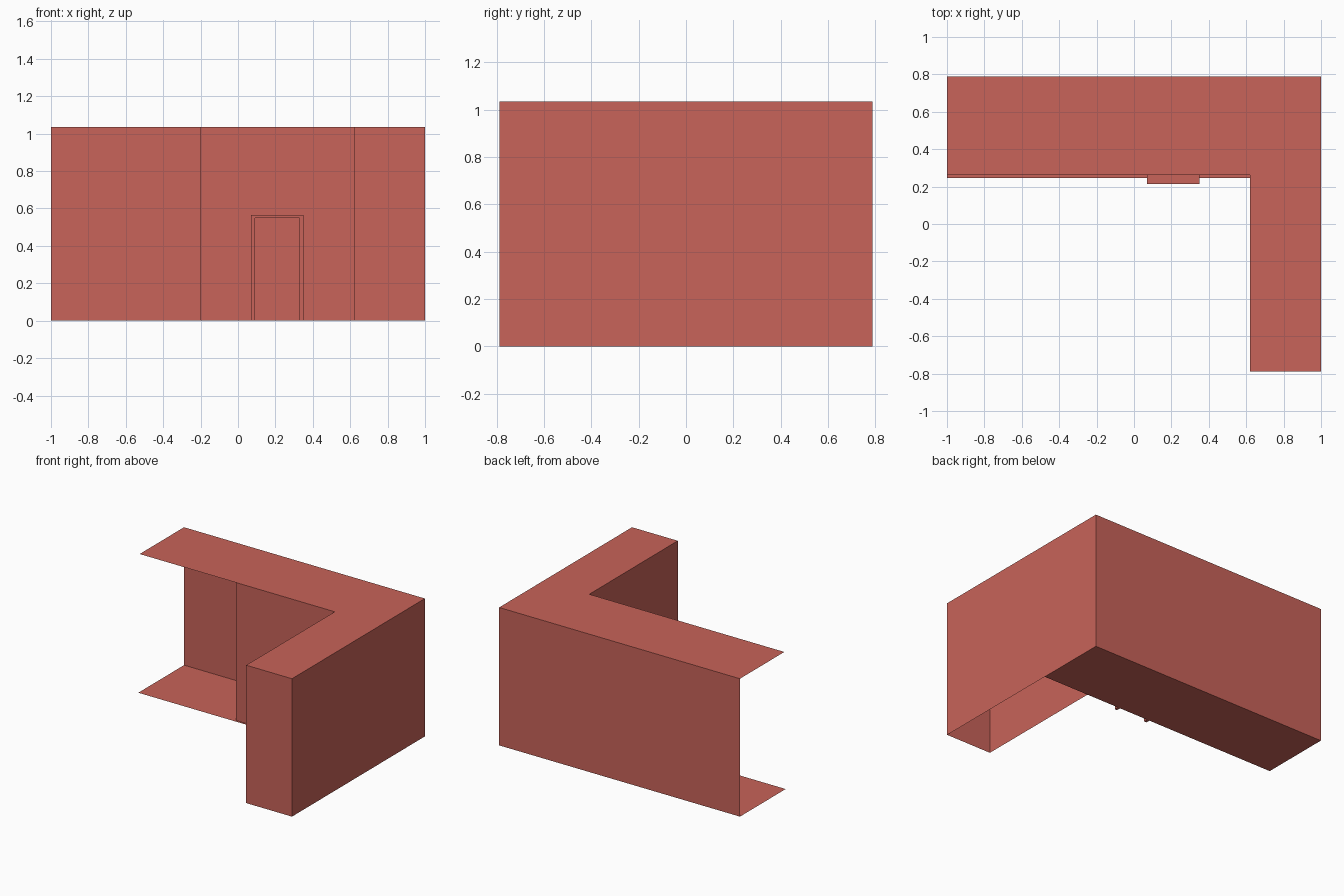
import bpy

if "Cube" in bpy.data.objects:
    bpy.data.objects.remove(bpy.data.objects["Cube"])

RED = bpy.data.materials.new("red_wall")
RED.diffuse_color = (0.58, 0.125, 0.10, 1)
RED.use_nodes = True
RED.node_tree.nodes["Principled BSDF"].inputs["Base Color"].default_value = RED.diffuse_color

H = 1.035            # building height
X0, X1 = -1.0, 1.0   # left / right ends
Y0, Y1 = -0.788, 0.788
FRONT = 0.262        # front wall of the main block
WING = 0.62          # inner wall of the wing
PORCH = -0.2         # right end of the open porch


def make(name, verts, faces):
    me = bpy.data.meshes.new(name)
    me.from_pydata(verts, [], faces)
    me.materials.append(RED)
    ob = bpy.data.objects.new(name, me)
    bpy.context.collection.objects.link(ob)
    return ob


def slab(name, outline, z):
    return make(name, [(x, y, z) for x, y in outline], [range(len(outline))])


def walls(name, path):
    """Thin upright walls following a plan path."""
    n = len(path)
    verts = [(x, y, z) for z in (0, H) for x, y in path]
    return make(name, verts, [(i, i + 1, i + 1 + n, i + n) for i in range(n - 1)])


# One continuous wall: porch side, front, wing, right side and back
walls("outer_walls", [(PORCH, Y1), (PORCH, FRONT), (WING, FRONT), (WING, Y0),
                      (X1, Y0), (X1, Y1), (X0, Y1)])

# L-shaped flat roof
slab("roof", [(X0, FRONT), (WING, FRONT), (WING, Y0), (X1, Y0), (X1, Y1), (X0, Y1)], H)

# Floor under the main block only, with a slight lip at the front
slab("floor", [(X0, 0.246), (X1, 0.246), (X1, Y1), (X0, Y1)], 0)

# Door frame: arch profile extruded forward from the front wall
arch = [(0.07, 0), (0.07, 0.565), (0.35, 0.565), (0.35, 0),
        (0.33, 0), (0.33, 0.548), (0.09, 0.548), (0.09, 0)]
verts = [(x, y, z) for y in (0.214, FRONT) for x, z in arch]
fronts = [(0, 7, 6, 1), (1, 6, 5, 2), (2, 5, 4, 3)]
sides = [(i, (i + 1) % 8, (i + 1) % 8 + 8, i + 8) for i in range(8)]
make("door_frame", verts, fronts + sides)
